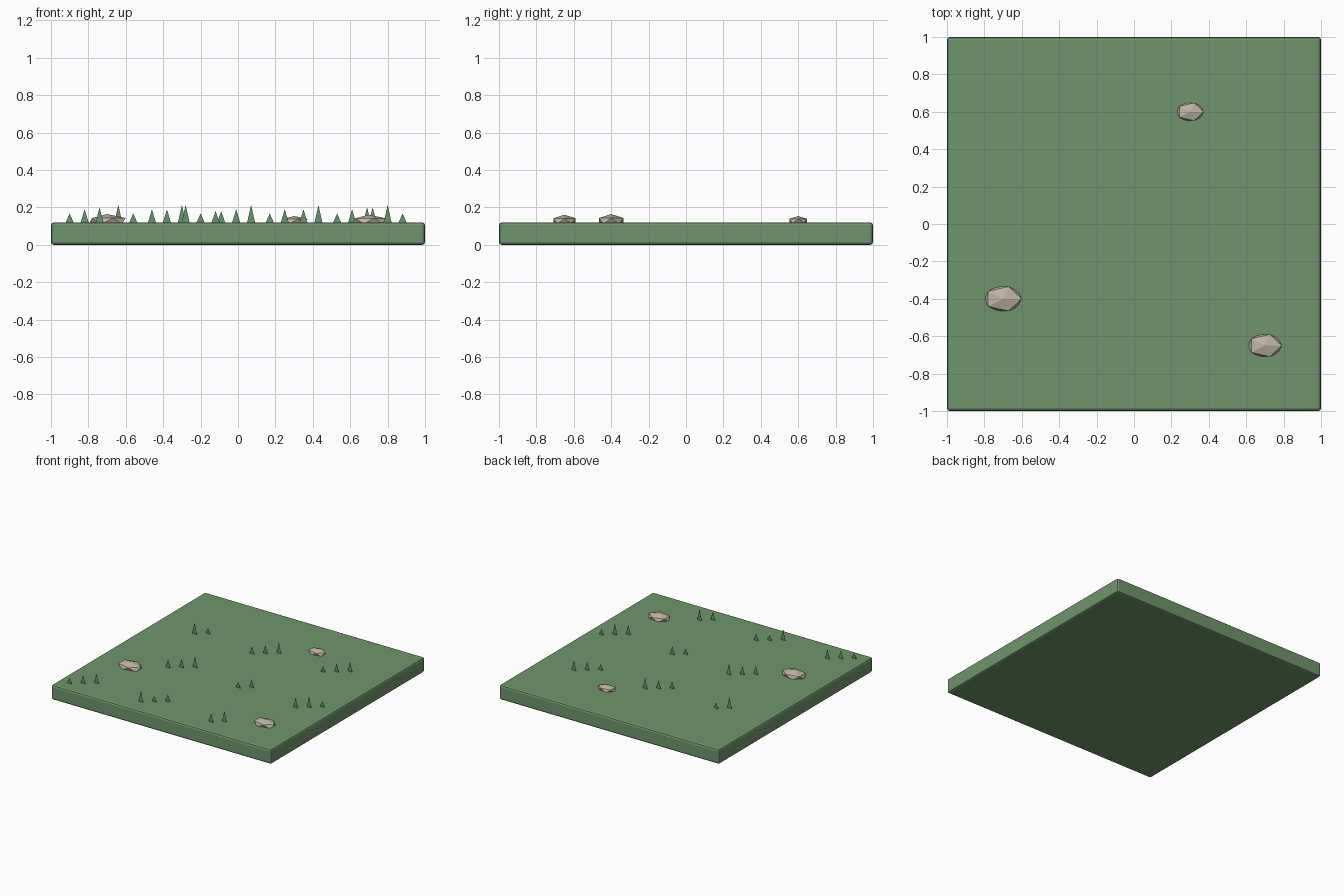
import bpy, bmesh

if "Cube" in bpy.data.objects:
    bpy.data.objects.remove(bpy.data.objects["Cube"])


def material(name, rgb):
    m = bpy.data.materials.new(name)
    m.diffuse_color = (*rgb, 1)
    m.use_nodes = True
    m.node_tree.nodes["Principled BSDF"].inputs["Base Color"].default_value = m.diffuse_color
    return m


grass = material("grass", (0.16, 0.30, 0.15))
stone = material("stone", (0.52, 0.46, 0.37))
leaf = material("leaf", (0.14, 0.30, 0.16))
TOP = 0.12

# Ground slab with softened edges
bpy.ops.mesh.primitive_cube_add(size=1, location=(0, 0, TOP / 2))
slab = bpy.context.object
slab.name = "ground_slab"
slab.scale = (2, 2, TOP)
bpy.ops.object.transform_apply(location=False, rotation=False, scale=True)
bevel = slab.modifiers.new("edge_bevel", "BEVEL")
bevel.width = 0.015
bevel.segments = 2
slab.data.materials.append(grass)

# Low-poly flattened rocks, half sunk into the ground
for i, (x, y, r) in enumerate([(-0.7, -0.4, 0.11), (0.3, 0.6, 0.08), (0.7, -0.65, 0.10)]):
    bpy.ops.mesh.primitive_ico_sphere_add(subdivisions=1, radius=r, location=(x, y, TOP + 0.007))
    rock = bpy.context.object
    rock.name = f"rock_{i + 1}"
    rock.scale = (1, 0.7, 0.34)
    rock.data.materials.append(stone)


# Tuft of flat triangular blades stepping diagonally
def tuft(name, x, y, heights):
    bm = bmesh.new()
    for k, h in enumerate(heights):
        bx, by = x + 0.08 * k, y + 0.06 * k
        bm.faces.new([bm.verts.new(p) for p in (
            (bx - 0.021, by, TOP), (bx + 0.021, by, TOP), (bx, by, TOP + h))])
    mesh = bpy.data.meshes.new(name)
    bm.to_mesh(mesh)
    bm.free()
    mesh.materials.append(leaf)
    bpy.context.collection.objects.link(bpy.data.objects.new(name, mesh))


S, M, L = 0.048, 0.07, 0.093
tufts = [
    (-0.90, -0.90, (S, M, 0.08)), (-0.28, -0.86, (L, S, 0.06)), (0.35, -0.85, (M, L)),
    (-0.46, -0.25, (M, M, L)), (0.17, -0.24, (S, M)), (0.72, -0.28, (0.08, L, S)),
    (-0.64, 0.35, (L, S)), (-0.09, 0.31, (0.06, M, L)), (0.53, 0.35, (S, M, 0.08)),
]
for i, (x, y, hs) in enumerate(tufts):
    tuft(f"grass_tuft_{i + 1}", x, y, hs)
